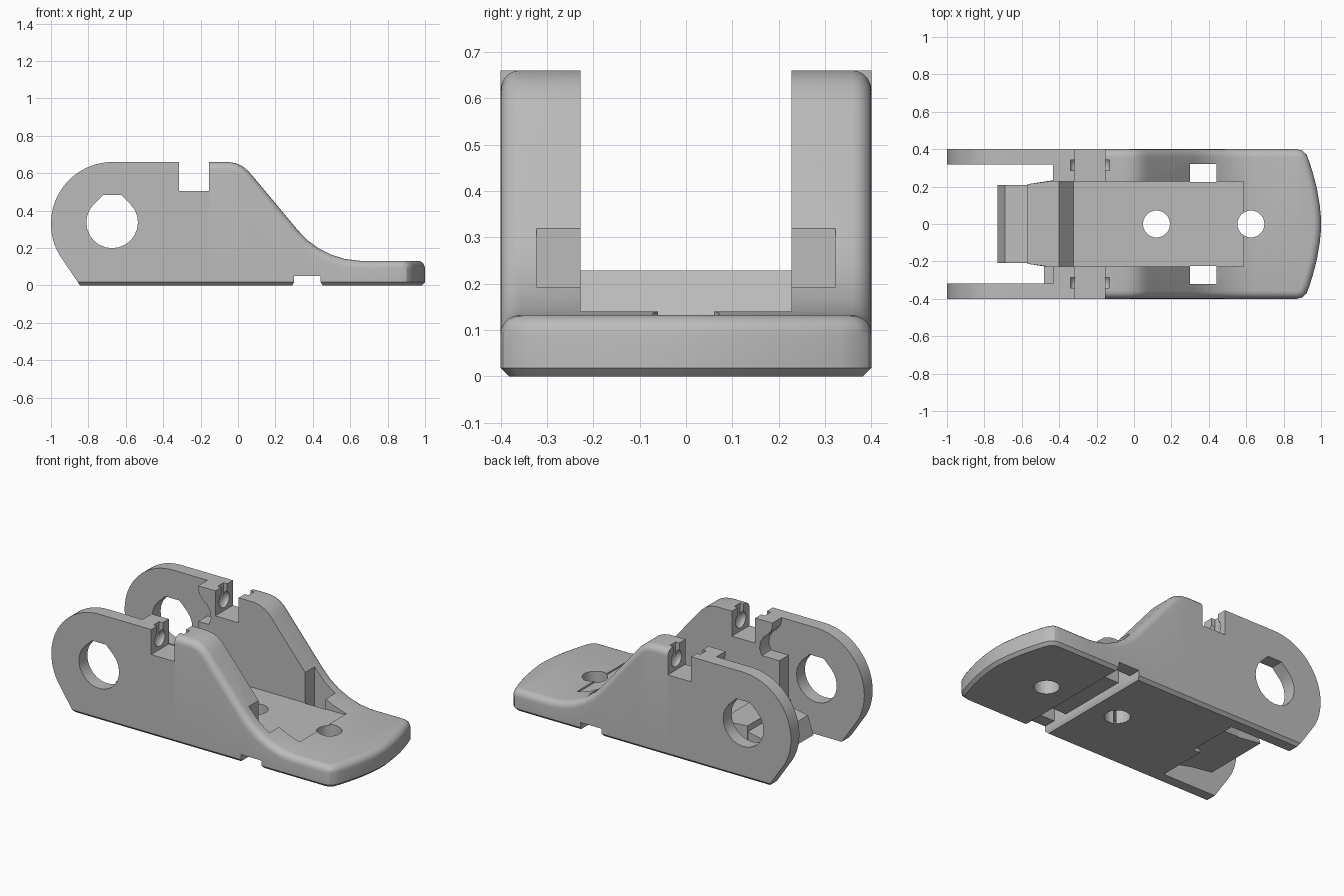
import bpy, bmesh, math
from mathutils import Matrix

cube = bpy.data.objects.get("Cube")
if cube:
    bpy.data.objects.remove(cube, do_unlink=True)

grey = bpy.data.materials.new("plain grey")
grey.use_nodes = True
grey.diffuse_color = (0.5, 0.5, 0.5, 1)
grey.node_tree.nodes["Principled BSDF"].inputs["Base Color"].default_value = grey.diffuse_color

WALL, INNER, THIN, FLOOR = 0.4, 0.228, 0.318, 0.13
TOP, NOTCH_Z, NOTCH_L, NOTCH_R = 0.66, 0.505, -0.315, -0.155


def finish(name, bm):
    bmesh.ops.recalc_face_normals(bm, faces=bm.faces[:])
    mesh = bpy.data.meshes.new(name)
    bm.to_mesh(mesh)
    bm.free()
    mesh.materials.append(grey)
    obj = bpy.data.objects.new(name, mesh)
    bpy.context.collection.objects.link(obj)
    return obj


def prism_bm(profile, y0, y1):
    """Side profile in x and z, extruded along y."""
    bm = bmesh.new()
    rings = [[bm.verts.new((x, y, z)) for x, z in profile] for y in (y0, y1)]
    for ring in rings:
        bm.faces.new(ring)
    n = len(profile)
    for i in range(n):
        j = (i + 1) % n
        bm.faces.new((rings[0][i], rings[0][j], rings[1][j], rings[1][i]))
    bmesh.ops.recalc_face_normals(bm, faces=bm.faces[:])
    return bm


def prism(name, profile, y0, y1):
    return finish(name, prism_bm(profile, y0, y1))


def box(name, x0, x1, y0, y1, z0, z1):
    return prism(name, [(x0, z0), (x1, z0), (x1, z1), (x0, z1)], y0, y1)


def bore(name, x, radius):
    bm = bmesh.new()
    bmesh.ops.create_cone(bm, cap_ends=True, segments=32, radius1=radius, radius2=radius,
                          depth=1, matrix=Matrix.Translation((x, 0, 0)))
    return finish(name, bm)


def dimple(name, x, y):
    bm = bmesh.new()
    place = Matrix.Translation((x, y, 0.575)) @ Matrix.Diagonal((0.6, 1, 1, 1))
    bmesh.ops.create_uvsphere(bm, u_segments=20, v_segments=12, radius=0.05, matrix=place)
    return finish(name, bm)


def bevel_rim(bm, is_cap, skip, offset, segments):
    """Bevel the edges where cap faces meet upright side faces."""
    bm.normal_update()
    edges = []
    for e in bm.edges:
        if len(e.link_faces) != 2:
            continue
        a, b = (f.normal for f in e.link_faces)
        for cap, side in ((a, b), (b, a)):
            if is_cap(cap.z) and abs(side.z) < 0.1 and not skip(side.x):
                edges.append(e)
                break
    bmesh.ops.bevel(bm, geom=edges, offset=offset, offset_type='OFFSET', segments=segments,
                    profile=0.5, affect='EDGES', clamp_overlap=False)


def cut(target, cutters):
    bpy.context.view_layer.objects.active = target
    for c in cutters:
        mod = target.modifiers.new("cut", 'BOOLEAN')
        mod.operation, mod.solver, mod.object = 'DIFFERENCE', 'EXACT', c
        bpy.ops.object.modifier_apply(modifier=mod.name)
    for c in cutters:
        bpy.data.objects.remove(c, do_unlink=True)


def smooth(obj):
    bpy.ops.object.select_all(action='DESELECT')
    obj.select_set(True)
    bpy.context.view_layer.objects.active = obj
    bpy.ops.object.shade_smooth_by_angle(angle=math.radians(28))


# Front body: sloping shoulders running down to a rounded nose
shoulder = [(NOTCH_R, TOP), (-0.05, TOP), (-0.01, 0.653), (0.025, 0.637), (0.055, 0.612),
            (0.08, 0.583), (0.32, 0.295), (0.37, 0.243), (0.43, 0.199), (0.5, 0.164),
            (0.57, 0.142), (0.65, 0.132), (0.87, 0.132)]
nose = [(0.9, 0.393), (0.922, 0.372), (0.937, 0.335), (0.957, 0.27), (0.978, 0.19),
        (0.993, 0.1), (1.0, 0.03)]
stations = [(x, WALL, z) for x, z in shoulder] + [(x, w, 0.132) for x, w in nose]
bm = bmesh.new()
rows = [[bm.verts.new(p) for p in ((x, -w, 0), (x, w, 0), (x, w, z), (x, -w, z))]
        for x, w, z in stations]
bm.faces.new(rows[0])
bm.faces.new(rows[-1])
for a, b in zip(rows, rows[1:]):
    for i in range(4):
        j = (i + 1) % 4
        bm.faces.new((a[i], a[j], b[j], b[i]))
bmesh.ops.recalc_face_normals(bm, faces=bm.faces[:])
bevel_rim(bm, lambda z: z < -0.8, lambda x: x < -0.9, 0.018, 1)
bevel_rim(bm, lambda z: z > 0.3, lambda x: x < -0.9, 0.042, 5)
front_body = finish("front_body", bm)

groove = [(0.28, -0.02), (0.3, 0.018), (0.3, 0.05), (0.442, 0.05), (0.442, 0.018), (0.462, -0.02)]
front_cuts = [box("channel", -0.5, 0.585, -INNER, INNER, FLOOR, 1),
              prism("groove", groove, -1, 1),
              bore("rear_screw_hole", 0.12, 0.072), bore("front_screw_hole", 0.625, 0.072)]
for s in (-1, 1):
    y0, y1 = sorted((s * 0.224, s * 0.322))
    front_cuts += [box("slot", 0.3, 0.442, y0, y1, -0.1, 1),
                   dimple("dimple", NOTCH_R, s * 0.315),
                   box("keyway", -0.2, NOTCH_R + 0.025, s * 0.315 - 0.028,
                       s * 0.315 + 0.028, 0.575, 1)]
cut(front_body, front_cuts)
smooth(front_body)

# Rear body: two cheeks with a round end, notch and pivot hole
cx, cz, r = -0.67, 0.33, 0.33
arc = [(cx + r * math.cos(math.radians(a)), cz + r * math.sin(math.radians(a)))
       for a in range(90, 211, 5)]
outline = [(NOTCH_R, 0), (NOTCH_R, NOTCH_Z), (NOTCH_L, NOTCH_Z), (NOTCH_L, TOP)] + arc + [(-0.845, 0)]
bm = prism_bm(outline, -WALL, WALL)
bevel_rim(bm, lambda z: z < -0.8, lambda x: x > 0.9, 0.018, 1)
rear_body = finish("rear_body", bm)

pr = 0.138
pivot = [(-0.673 + pr * math.cos(math.radians(a)), 0.337 + pr * math.sin(math.radians(a)))
         for a in range(135, 406, 15)] + [(-0.625, 0.483), (-0.721, 0.483)]
rear_cuts = [box("channel", -2, 0, -INNER, INNER, FLOOR, 1),
             prism("pivot_hole", pivot, -1, 1)]
for s, ledge in ((-1, -0.48), (1, -0.432)):
    relief = [(-1.2, -0.1), (ledge, -0.1), (ledge, 0.44), (-0.36, 0.44), (-0.345, 0.48),
              (-0.35, 0.52), (-0.37, 0.555), (-0.4, 0.58), (-0.425, 0.61), (-0.432, 0.64),
              (-0.432, 1), (-1.2, 1)]
    y0, y1 = sorted((-s * 0.01, s * THIN))
    rear_cuts += [prism("relief", relief, y0, y1),
                  dimple("dimple", NOTCH_L, s * 0.315),
                  box("keyway", NOTCH_L - 0.025, -0.25, s * 0.315 - 0.028,
                      s * 0.315 + 0.028, 0.575, 1)]
cut(rear_body, rear_cuts)
smooth(rear_body)

# Spring clip between the cheeks: raised hump and narrower tongue
hump = [(-0.32, 0.125), (-0.4, 0.228), (-0.57, 0.228), (-0.57, 0.035), (-0.42, 0.015), (-0.32, 0.015)]
clip_hump = prism("clip_hump", hump, -0.236, 0.236)
for v in clip_hump.data.vertices:
    if v.co.x < -0.56:
        v.co.y *= 0.9
tongue = [(-0.5, 0.19), (-0.57, 0.19), (-0.69, 0.165), (-0.73, 0.055), (-0.5, 0.026)]
prism("clip_tongue", tongue, -0.208, 0.208)
